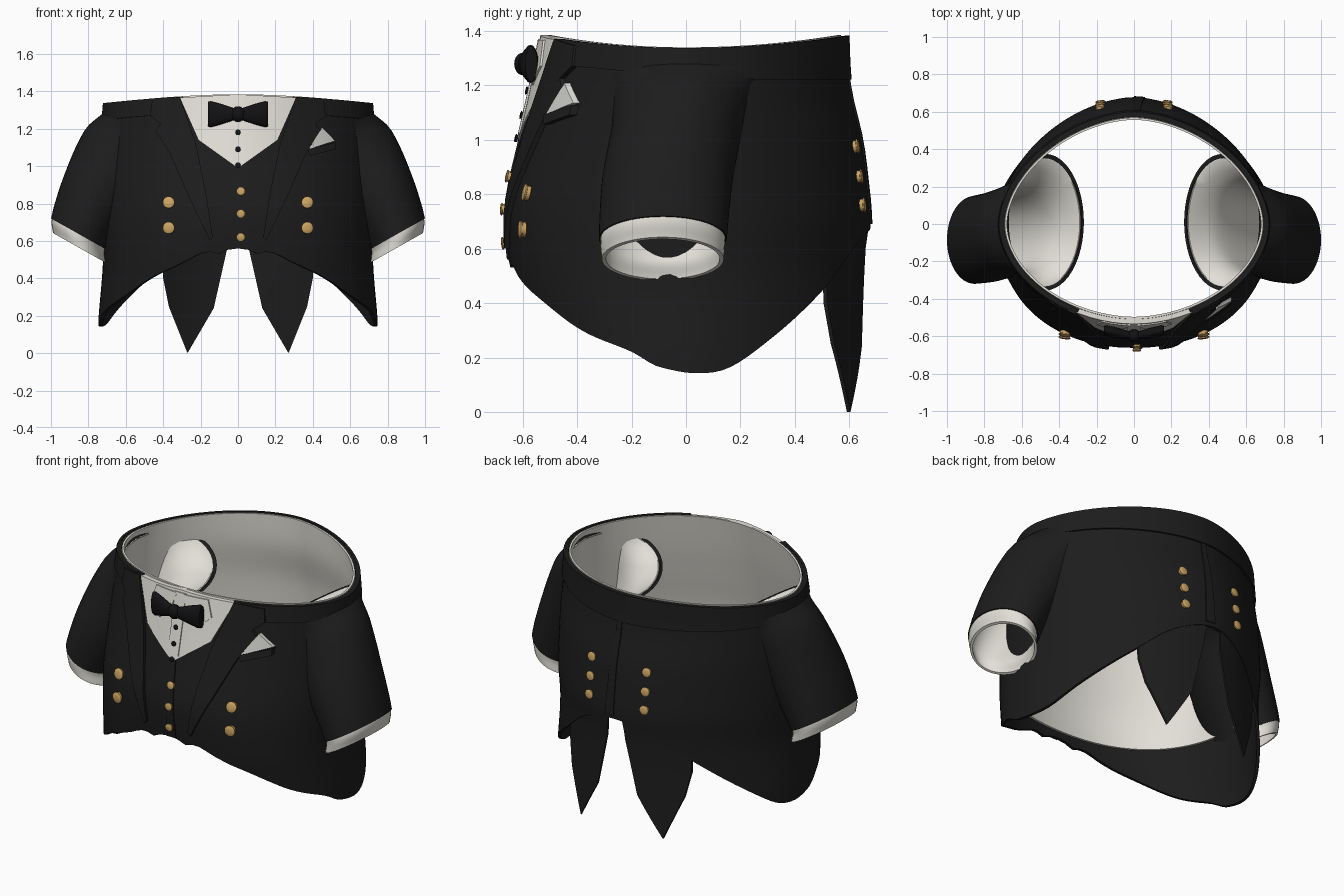
import bpy, bmesh, math
from mathutils import Vector

cube = bpy.data.objects.get("Cube")
if cube:
    bpy.data.objects.remove(cube, do_unlink=True)


def material(name, r, g, b):
    m = bpy.data.materials.new(name)
    m.use_nodes = True
    m.diffuse_color = (r, g, b, 1)
    node = m.node_tree.nodes["Principled BSDF"]
    node.inputs["Base Color"].default_value = (r, g, b, 1)
    node.inputs["Roughness"].default_value = 0.8
    return m


BLACK = material("black wool", .012, .012, .012)
SATIN = material("black satin", .006, .006, .007)
WHITE = material("white cotton", .76, .74, .68)
SILVER = material("pale silk", .68, .68, .65)
GOLD = material("brass gold", .6, .37, .12)


def finish(name, bm, mat, angle=40):
    bmesh.ops.recalc_face_normals(bm, faces=bm.faces)
    mesh = bpy.data.meshes.new(name)
    bm.to_mesh(mesh)
    bm.free()
    obj = bpy.data.objects.new(name, mesh)
    bpy.context.collection.objects.link(obj)
    mesh.materials.append(mat)
    bpy.ops.object.select_all(action='DESELECT')
    obj.select_set(True)
    bpy.context.view_layer.objects.active = obj
    bpy.ops.object.shade_smooth_by_angle(angle=math.radians(angle))


def curve(keys, t):
    """Smooth interpolation through (position, value) keys."""
    t = min(max(t, keys[0][0]), keys[-1][0])
    i = max(k for k in range(len(keys) - 1) if keys[k][0] <= t)

    def slope(k):
        lo, hi = max(k - 1, 0), min(k + 1, len(keys) - 1)
        return (keys[hi][1] - keys[lo][1]) / (keys[hi][0] - keys[lo][0])
    (p, v), (q, w) = keys[i], keys[i + 1]
    h = q - p
    u = (t - p) / h
    return ((1 + 2 * u) * (1 - u) ** 2 * v + u * (1 - u) ** 2 * h * slope(i)
            + u * u * (3 - 2 * u) * w + u * u * (u - 1) * h * slope(i + 1))


# Body form by height: half width, front and back depth, front roundness
WIDTH = [(.2, .745), (.5, .722), (.7, .732), (1, .732), (1.2, .722), (1.4, .706)]
FRONT = [(.15, .56), (.4, .625), (.55, .65), (.7, .662), (.8, .655), (1, .61), (1.2, .565), (1.4, .525)]
BACK = [(0, .672), (.4, .664), (.6, .667), (.7, .678), (.85, .665), (1, .645), (1.2, .6), (1.4, .588)]
SQUARE = [(.5, 2.35), (.8, 2.1), (1.1, 1.92), (1.4, 1.85)]
# Hem height by depth, from front to back
HEM = [(-1, .56), (-.994, .527), (-.987, .545), (-.955, .495), (-.9, .445), (-.65, .305), (-.34, .22),
       (-.17, .165), (.18, .15), (.45, .26), (.76, .45), (.92, .6), (1, .67)]


def hem(s):
    return curve(HEM, s)


def rim(s):
    return 1.335 + .045 * s * s


def jacket_rim(s):
    return rim(s) - (.03 if s < -.9 else 0)


def plan(z, off, side):
    """Half width, depth and roundness of the body at one height."""
    depth = curve(FRONT if side < 0 else BACK, z)
    return curve(WIDTH, z) + off, depth + off, curve(SQUARE, z) if side < 0 else 1.78


def body_point(angle, z, off):
    c, s = math.cos(angle), math.sin(angle)
    a, b, n = plan(z, off, s)
    x = a * max(0, 1 - abs(s) ** n) ** (1 / n)
    return Vector((math.copysign(x, c), b * s, z))


def on_body(x, z, off, side=-1):
    a, b, n = plan(z, off, side)
    return Vector((x, side * b * max(0, 1 - abs(x / a) ** n) ** (1 / n), z))


def loft(name, rings, mat, closed=True):
    """Join closed rings of points; either loop the rings or cap the ends."""
    bm = bmesh.new()
    rows = [[bm.verts.new(p) for p in ring] for ring in rings]
    n = len(rows[0])
    for i in range(len(rows) - (0 if closed else 1)):
        a, b = rows[i], rows[(i + 1) % len(rows)]
        for j in range(n):
            k = (j + 1) % n
            bm.faces.new((a[j], a[k], b[k], b[j]))
    if not closed:
        bm.faces.new(rows[0])
        bm.faces.new(rows[-1])
    finish(name, bm, mat)


def shell(name, mat, low, high, outer, inner, start=0, end=math.tau, closed=True, rows=22):
    rings = []
    steps = 128
    for i in range(steps + (0 if closed else 1)):
        ang = start + (end - start) * i / steps
        s = math.sin(ang)
        zs = [low(s) + (high(s) - low(s)) * j / rows for j in range(rows + 1)]
        rings.append([body_point(ang, z, outer) for z in zs]
                     + [body_point(ang, z, inner) for z in reversed(zs)])
    loft(name, rings, mat, closed)


def plate(name, outline, mat, off, thick, side=-1, flip=1, step=.06):
    """Cut cloth from an x-z outline and wrap it over the body."""
    bm = bmesh.new()
    bm.faces.new([bm.verts.new((flip * x, 0, z)) for x, z in outline])
    for axis in (0, 2):
        for k in range(-12, 25):
            no = Vector((axis == 0, 0, axis == 2))
            bmesh.ops.bisect_plane(bm, geom=bm.verts[:] + bm.edges[:] + bm.faces[:],
                                   plane_co=no * (k * step + .001), plane_no=no, dist=1e-5)
    outer = bm.verts[:]
    made = bmesh.ops.extrude_face_region(bm, geom=bm.faces[:], use_keep_orig=True)
    inner = [g for g in made["geom"] if isinstance(g, bmesh.types.BMVert)]
    for verts, o in ((outer, off), (inner, off - thick)):
        for v in verts:
            v.co = on_body(v.co.x, v.co.z, o, side)
    finish(name, bm, mat)


def button(name, x, z, radius, mat, side=-1, off=0):
    """Flat domed disc, turned mostly to the front or back."""
    base = on_body(x, z, off, side)
    e = .01
    dx = on_body(x + e, z, off, side) - on_body(x - e, z, off, side)
    dz = on_body(x, z + e, off, side) - on_body(x, z - e, off, side)
    u = (dx.normalized() + Vector((2, 0, 0))).normalized()
    w = dz.normalized()
    n = u.cross(w).normalized() * -side
    rings = []
    for r, h in ((.85, -.4), (.85, .05), (1, .1), (1, .25), (.8, .38), (.3, .44)):
        rings.append([base + radius * (n * h + r * (u * math.cos(t) + w * math.sin(t)))
                      for t in (math.tau * k / 16 for k in range(16))])
    loft(name, rings, mat, closed=False)


# Jacket body, shirt lining and collar band
shell("jacket_body", BLACK, hem, jacket_rim, 0, -.018)
shell("shirt_lining", WHITE, lambda s: max(.6, hem(s) + .03), lambda s: rim(s) + .004, -.02, -.032)
COLLAR = [(-1, 1.28), (-.55, 1.26), (-.2, 1.24), (.1, 1.225), (1, 1.22)]
shell("collar", BLACK, lambda s: curve(COLLAR, s), lambda s: rim(s) + .002, .011, -.004,
      -1.02, math.pi + 1.02, closed=False, rows=5)

# Shirt front, placket and waistcoat overlap
plate("shirt_front", [(-.31, 1.366), (0, 1.384), (.31, 1.366), (.21, 1.14), (0, .99), (-.21, 1.14)],
      WHITE, .006, .03)
plate("shirt_placket", [(-.035, 1.37), (.035, 1.37), (.035, 1.025), (0, 1), (-.035, 1.025)],
      WHITE, .012, .008)
plate("waistcoat_overlap", [(-.006, .985), (.02, 1), (.05, .56), (-.006, .56)], BLACK, .006, .01)
for z in (1.18, 1.09, 1.005):
    button("shirt_stud", 0, z, .015, SATIN, off=.014)

# Lapels, shirt collar, tails and buttons on both sides
LAPEL = [(.31, 1.37), (.46, 1.345), (.47, 1.27), (.415, 1.225), (.44, 1.19), (.365, 1.07),
         (.27, .85), (.15, .6), (.135, .62), (.17, .85), (.225, 1.12)]
WING = [(.02, 1.365), (.17, 1.365), (.2, 1.27), (.12, 1.2), (.05, 1.28)]
TAIL = [(.04, .72), (.06, .55), (.13, .24), (.27, 0), (.37, .25), (.4, .4), (.4, .72)]
for flip, word in ((1, "left"), (-1, "right")):
    plate(word + "_lapel", LAPEL, BLACK, .018, .022, flip=flip)
    plate(word + "_shirt_collar", WING, WHITE, .013, .009, flip=flip)
    plate(word + "_tail", TAIL, BLACK, -.004, .012, side=1, flip=flip)
    for z in (.805, .67):
        button(word + "_front_button", flip * .37, z, .032, GOLD, off=.011)
    for z in (.975, .865, .76):
        button(word + "_back_button", flip * .18, z, .027, GOLD, side=1, off=.006)
for z in (.865, .745, .62):
    button("waistcoat_button", .015, z, .023, GOLD, off=.011)

# Back vent overlap
plate("back_vent", [(0, 1.23), (.03, 1.23), (.06, .69), (0, .69)], BLACK, .006, .01, side=1)

# Breast pocket with folded square
plate("pocket_square", [(.378, 1.09), (.45, 1.208), (.52, 1.135)], SILVER, .018, .02)
plate("breast_pocket", [(.37, 1.09), (.385, 1.055), (.52, 1.09), (.52, 1.127)], BLACK, .022, .024)

# Sleeves: centre x, y, z, tilted radius and depth radius along the arm
ARM = [(0, (.475, .01, 1.195, .238, .365)), (.12, (.533, -.005, 1.155, .235, .285)),
       (.33, (.626, -.025, 1.075, .227, .245)), (.66, (.756, -.068, .852, .2, .24)),
       (.9, (.852, -.085, .637, .17, .235)), (1, (.847, -.085, .562, .17, .23))]


def arm_ring(t, shrink, flip):
    x, y, z, r, d = (curve([(k, v[i]) for k, v in ARM], t) for i in range(5))
    ring = []
    for k in range(48):
        c, s = math.cos(math.tau * k / 48), math.sin(math.tau * k / 48)
        along = (r - shrink) * c
        ring.append((flip * (x + .87 * along), y + (d - shrink) * s, z + .49 * along))
    return ring


def arm_loft(name, mat, flip, first, last, outer, inner):
    ts = [first + (last - first) * i / 14 for i in range(15)]
    loft(name, [arm_ring(t, outer, flip) for t in ts]
         + [arm_ring(t, inner, flip) for t in reversed(ts)], mat)


for flip, word in ((1, "left"), (-1, "right")):
    arm_loft(word + "_sleeve", BLACK, flip, 0, .9, 0, .014)
    arm_loft(word + "_sleeve_lining", WHITE, flip, .01, .9, .015, .02)
    arm_loft(word + "_cuff", WHITE, flip, .84, 1, .006, .021)

# Bow tie with swept wings
for flip, word in ((1, "left"), (-1, "right")):
    rings = []
    for x, h, d in ((.015, .03, .02), (.05, .042, .024), (.1, .058, .028), (.145, .07, .03), (.16, .066, .022)):
        rings.append([(flip * x, -.6 + .2 * x + d * math.cos(t), 1.278 + h * math.sin(t))
                      for t in (math.tau * k / 20 for k in range(20))])
    loft(word + "_bow", rings, SATIN, closed=False)
bm = bmesh.new()
bmesh.ops.create_uvsphere(bm, u_segments=20, v_segments=12, radius=.042)
for v in bm.verts:
    v.co = Vector((v.co.x * .9, v.co.y * .8 - .597, v.co.z + 1.278))
finish("bow_knot", bm, SATIN)
